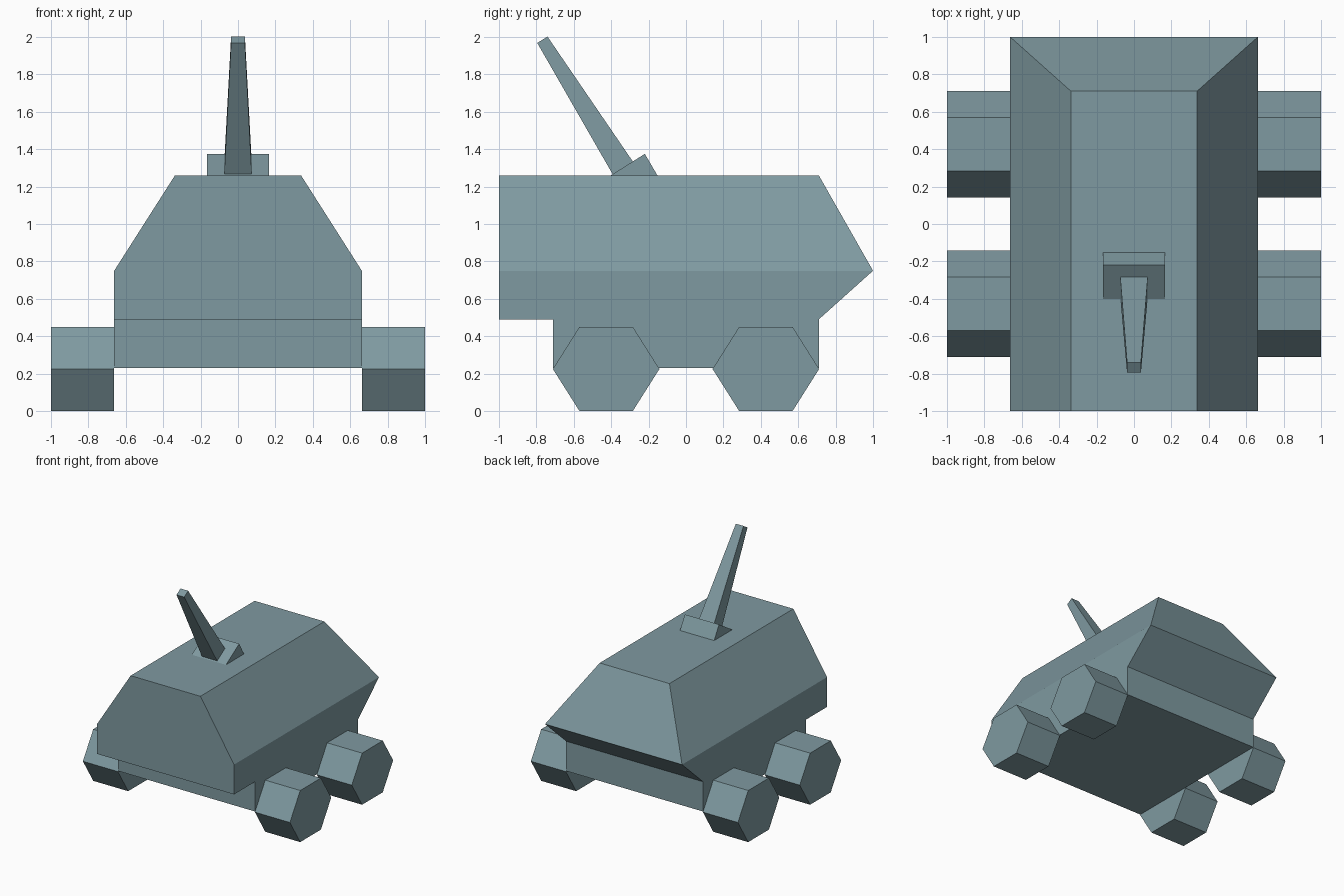
import bpy, bmesh, math
from mathutils import Vector, Matrix

if "Cube" in bpy.data.objects:
    bpy.data.objects.remove(bpy.data.objects["Cube"])

# Blue-grey paint shared by every part
paint = bpy.data.materials.new("blue_grey_paint")
paint.diffuse_color = (0.212, 0.322, 0.354, 1.0)
paint.use_nodes = True
paint.node_tree.nodes["Principled BSDF"].inputs["Base Color"].default_value = paint.diffuse_color


def finish(name, bm):
    bmesh.ops.recalc_face_normals(bm, faces=bm.faces[:])
    mesh = bpy.data.meshes.new(name)
    bm.to_mesh(mesh)
    bm.free()
    mesh.materials.append(paint)
    obj = bpy.data.objects.new(name, mesh)
    bpy.context.collection.objects.link(obj)
    return obj


def prism(name, left, right, split=None):
    """Join two matching end outlines; split cuts each end face between two corners."""
    bm = bmesh.new()
    rings = [[bm.verts.new(p) for p in side] for side in (left, right)]
    n = len(left)
    for i in range(n):
        j = (i + 1) % n
        bm.faces.new((rings[0][i], rings[0][j], rings[1][j], rings[1][i]))
    for ring in rings:
        face = bm.faces.new(ring)
        if split:
            bmesh.utils.face_split(face, ring[split[0]], ring[split[1]])
    return finish(name, bm)


# Hull: side profile as (half width, y, z), narrowing towards the roof
W, ROOF = 0.662, 0.337
hull = [(W, -0.71, 0.23), (W, -0.71, 0.49), (W, -1.0, 0.49), (W, -1.0, 0.75),
        (ROOF, -1.0, 1.26), (ROOF, 0.71, 1.26), (W, 1.0, 0.75),
        (W, 0.71, 0.49), (W, 0.71, 0.23)]
prism("hull", [(-x, y, z) for x, y, z in hull], hull, split=(3, 6))

# Four hexagonal wheels
for side, s in (("left", -1), ("right", 1)):
    for end, yc in (("front", -0.427), ("rear", 0.427)):
        outline = [(yc + 0.285 * math.cos(k * math.pi / 3),
                    0.225 + 0.26 * math.sin(k * math.pi / 3)) for k in range(6)]
        prism(f"{end}_{side}_wheel",
              [(s * W, y, z) for y, z in outline],
              [(s * 1.0, y, z) for y, z in outline])

# Tilted wedge mount on the roof
wedge = [(-0.41, 1.255), (-0.22, 1.375), (-0.15, 1.255)]
prism("gun_mount", [(-0.165, y, z) for y, z in wedge], [(0.165, y, z) for y, z in wedge])

# Tapered square barrel leaning forwards
base, tip = Vector((0, -0.33, 1.287)), Vector((0, -0.768, 1.985))
axis = tip - base
bm = bmesh.new()
bmesh.ops.create_cone(bm, cap_ends=True, segments=4,
                      radius1=0.074 * math.sqrt(2), radius2=0.037 * math.sqrt(2),
                      depth=axis.length,
                      matrix=Matrix.Diagonal((1, 0.87, 1, 1)) @ Matrix.Rotation(math.pi / 4, 4, 'Z'))
tilt = math.atan2(-axis.y, axis.z)
bm.transform(Matrix.Translation((base + tip) / 2) @ Matrix.Rotation(tilt, 4, 'X'))
finish("gun_barrel", bm)
